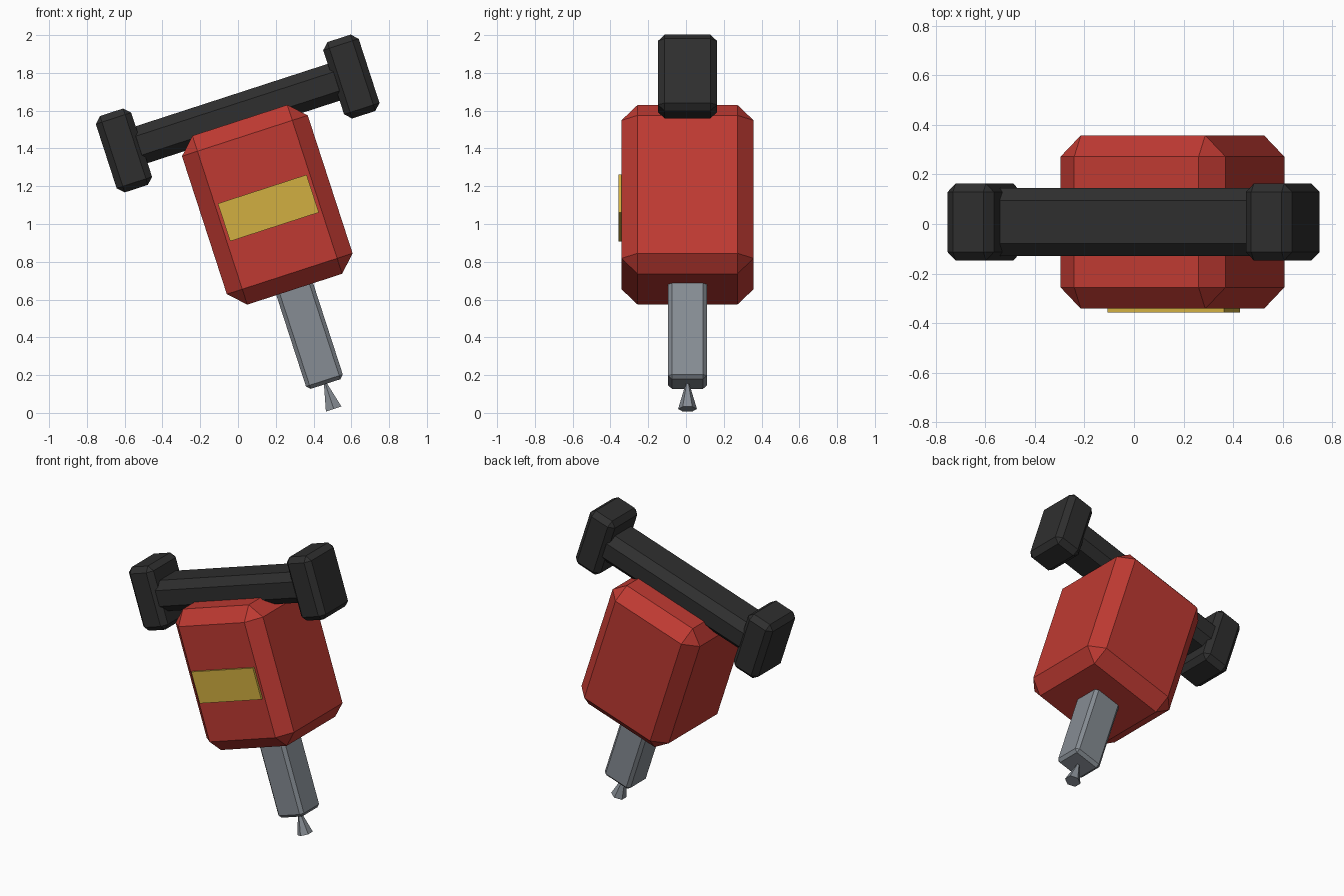
import bpy, bmesh, math
from mathutils import Matrix, Vector

cube = bpy.data.objects.get("Cube")
if cube:
    bpy.data.objects.remove(cube, do_unlink=True)

# Whole tool leans sideways; parts are laid out upright around its own axis
AXIS = 0.488
MID_Y = 0.008
LEAN = Matrix.Rotation(math.radians(-18), 4, 'Y') @ Matrix.Translation((AXIS, MID_Y, 0))


def material(name, rgb):
    m = bpy.data.materials.new(name)
    m.use_nodes = True
    m.diffuse_color = (*rgb, 1)
    bsdf = next(n for n in m.node_tree.nodes if n.type == 'BSDF_PRINCIPLED')
    bsdf.inputs["Base Color"].default_value = (*rgb, 1)
    return m


RED = material("red_paint", (0.52, 0.042, 0.032))
BLACK = material("black_rubber", (0.028, 0.028, 0.028))
STEEL = material("steel", (0.24, 0.265, 0.295))
YELLOW = material("yellow_label", (0.64, 0.43, 0.053))


def finish(name, bm, mat):
    bm.transform(LEAN)
    mesh = bpy.data.meshes.new(name)
    bm.to_mesh(mesh)
    bm.free()
    mesh.materials.append(mat)
    obj = bpy.data.objects.new(name, mesh)
    bpy.context.collection.objects.link(obj)
    return obj


def chamfered_box(name, size, centre, chamfer, mat):
    bm = bmesh.new()
    bmesh.ops.create_cube(bm, size=1)
    bmesh.ops.scale(bm, vec=Vector(size), verts=bm.verts)
    if chamfer:
        bmesh.ops.bevel(bm, geom=bm.edges[:], offset=chamfer, segments=1,
                        affect='EDGES', profile=0.5)
    bmesh.ops.translate(bm, vec=Vector(centre), verts=bm.verts)
    return finish(name, bm, mat)


# Motor housing and its front label
chamfered_box("housing", (0.70, 0.70, 0.94), (0, 0, 1.0), 0.086, RED)
chamfered_box("front_label", (0.494, 0.03, 0.21), (0, -0.35, 0.982), 0, YELLOW)

# Handlebar with a grip block at each end
chamfered_box("handlebar", (1.2, 0.275, 0.205), (0, 0, 1.508), 0.05, BLACK)
for side, name in ((1, "left_grip"), (-1, "right_grip")):
    chamfered_box(name, (0.197, 0.31, 0.425), (side * 0.633, 0, 1.508), 0.034, BLACK)

# Shank below the housing
chamfered_box("shank", (0.205, 0.205, 0.7), (0, 0, 0.352), 0.02, STEEL)

# Flared six-sided chisel tip
bm = bmesh.new()
bmesh.ops.create_cone(bm, cap_ends=True, segments=6, radius1=0.05, radius2=0.004,
                      depth=0.16, matrix=Matrix.Translation((0, 0, -0.057)))
if max(v.co.x for v in bm.verts) > 0.049:
    bmesh.ops.rotate(bm, verts=bm.verts, matrix=Matrix.Rotation(math.radians(30), 3, 'Z'))
finish("chisel_tip", bm, STEEL)
